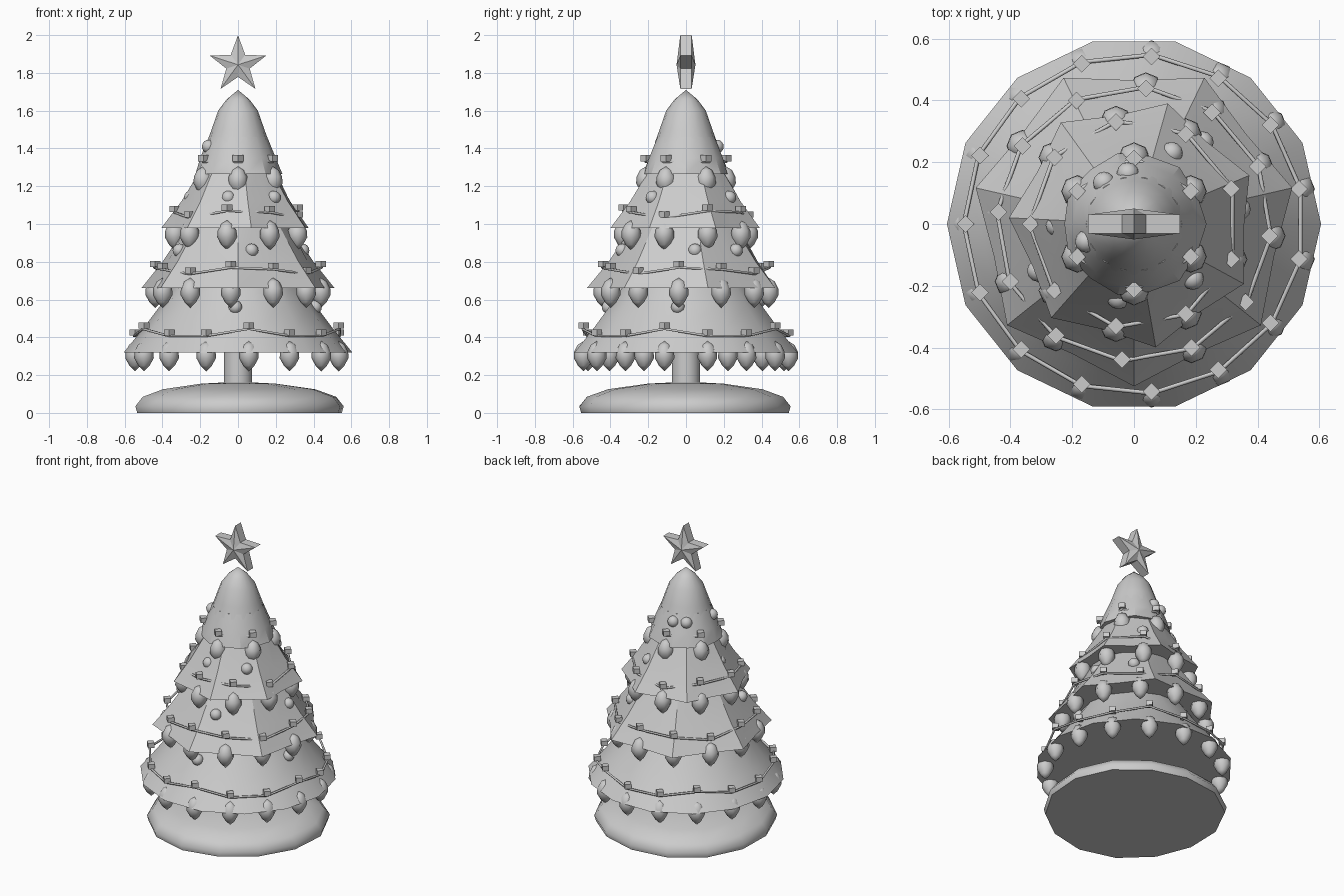
import bpy, bmesh, math
from math import sin, cos, pi, radians, tau
from mathutils import Matrix, Vector

cube = bpy.data.objects.get("Cube")
if cube:
    bpy.data.objects.remove(cube, do_unlink=True)

grey = bpy.data.materials.new("plain_grey")
grey.use_nodes = True
grey.diffuse_color = (0.6, 0.6, 0.6, 1)
grey.node_tree.nodes["Principled BSDF"].inputs["Base Color"].default_value = (0.6, 0.6, 0.6, 1)


def finish(name, bm, smooth_angle=None):
    bmesh.ops.recalc_face_normals(bm, faces=bm.faces)
    mesh = bpy.data.meshes.new(name)
    bm.to_mesh(mesh)
    bm.free()
    mesh.materials.append(grey)
    if smooth_angle:
        mesh.shade_smooth()
        mesh.set_sharp_from_angle(angle=radians(smooth_angle))
    obj = bpy.data.objects.new(name, mesh)
    bpy.context.collection.objects.link(obj)
    return obj


def lathe(bm, profile, sides, phase=0, centre=(0, 0, 0), wobble=0):
    """Rings of (radius, height, pleat depth), closed at both ends."""
    c = Vector(centre)
    rings = []
    for r, z, pleat in profile:
        if r == 0:
            rings.append([bm.verts.new(c + Vector((0, 0, z)))])
            continue
        ring = []
        for i in range(sides):
            a = radians(phase) + tau * i / sides
            rad = r - pleat * (i % 2) + wobble * sin(3 * a + 1) * r
            ring.append(bm.verts.new(c + Vector((rad * cos(a), rad * sin(a), z))))
        rings.append(ring)
    for low, high in zip(rings, rings[1:]):
        for i in range(sides):
            j = (i + 1) % sides
            quad = [low[i % len(low)], low[j % len(low)], high[j % len(high)], high[i % len(high)]]
            bm.faces.new(list(dict.fromkeys(quad)))
    for end in (rings[0], rings[-1]):
        if len(end) > 2:
            bm.faces.new(end)


def turned(name, profile, sides, phase=0, smooth_angle=40, wobble=0):
    bm = bmesh.new()
    lathe(bm, profile, sides, phase, wobble=wobble)
    finish(name, bm, smooth_angle)


# Snow mound and trunk
turned("ground_mound", [(0.55, 0, 0), (0.56, 0.035, 0), (0.52, 0.085, 0), (0.41, 0.125, 0),
                        (0.2, 0.155, 0), (0, 0.165, 0)], 14, 10, 60, 0.015)
turned("trunk", [(0.075, 0.1, 0), (0.075, 0.4, 0)], 16)

# Foliage: round skirt, two pleated tiers, upper collar, rounded tip
turned("bottom_tier", [(0.605, 0.32, 0), (0.5, 0.45, 0), (0.41, 0.57, 0), (0.3, 0.73, 0)], 14)
turned("lower_middle_tier", [(0.525, 0.66, 0.06), (0.41, 0.8, 0.03), (0.26, 1.02, 0)], 14, 270, 20)
turned("upper_middle_tier", [(0.405, 0.98, 0.05), (0.3, 1.12, 0.025), (0.19, 1.3, 0)], 14, 280, 20)
turned("collar_tier", [(0.235, 1.265, 0.01), (0.2, 1.35, 0), (0.155, 1.46, 0)], 14, 0, 25)
turned("tree_tip", [(0.165, 1.43, 0), (0.14, 1.5, 0), (0.105, 1.6, 0), (0.06, 1.66, 0),
                    (0, 1.71, 0)], 16, 0, 50)


# Garlands with lamps, and a pendant bauble below every lamp
def garland(level, count, radius, height, wave, cycles, phase, bauble_height):
    angles = [radians(phase) + tau * i / count for i in range(count)]
    points = [Vector((radius * cos(a), radius * sin(a), height + wave * cos(cycles * (a - radians(276)))))
              for a in angles]
    curve = bpy.data.curves.new(level + "_garland", "CURVE")
    curve.dimensions = "3D"
    curve.bevel_depth = 0.007
    curve.bevel_resolution = 1
    spline = curve.splines.new("POLY")
    spline.points.add(count - 1)
    spline.use_cyclic_u = True
    for sp, p in zip(spline.points, points):
        sp.co = (*(p * 1.01).xy, p.z - 0.01, 1)
    curve.materials.append(grey)
    wire = bpy.data.objects.new(level + "_garland", curve)
    bpy.context.collection.objects.link(wire)

    lamps, baubles = bmesh.new(), bmesh.new()
    for p in points:
        turn = Matrix.Rotation(pi / 4, 4, "Z") @ Matrix.Diagonal((0.04, 0.04, 0.032, 1))
        bmesh.ops.create_cube(lamps, size=1, matrix=Matrix.Translation(p + Vector((0, 0, 0.008))) @ turn)
        lathe(baubles, [(0, -0.08, 0), (0.03, -0.05, 0), (0.052, -0.01, 0), (0.05, 0.025, 0),
                        (0.032, 0.06, 0), (0, 0.08, 0)], 8, 0, (p.x, p.y, bauble_height))
    finish(level + "_lamps", lamps)
    finish(level + "_baubles", baubles, 60)


garland("bottom", 15, 0.545, 0.43, 0.025, 5, 180, 0.3)
garland("lower_middle", 12, 0.44, 0.765, 0.02, 4, 25, 0.635)
garland("upper_middle", 9, 0.335, 1.065, 0.022, 3, 180, 0.94)
garland("collar", 6, 0.212, 1.34, 0, 1, 90, 1.225)

# Small loose balls: (angle, distance, height)
bm = bmesh.new()
for a, r, z in [(97, 0.165, 1.41), (126, 0.165, 1.41), (200, 0.165, 1.41), (258, 0.245, 1.14),
                (317, 0.26, 1.14), (181, 0.25, 1.14), (62, 0.26, 1.14), (282, 0.345, 0.86),
                (206, 0.345, 0.86), (8, 0.345, 0.86), (50, 0.345, 0.86), (354, 0.41, 0.56),
                (268, 0.41, 0.56)]:
    spot = Matrix.Translation((r * cos(radians(a)), r * sin(radians(a)), z))
    bmesh.ops.create_uvsphere(bm, u_segments=12, v_segments=8, radius=0.036, matrix=spot)
finish("small_balls", bm, 60)

# Star with a raised centre on both faces
bm = bmesh.new()
sheets = []
for side in (-1, 1):
    rim = []
    for i in range(10):
        a = pi / 2 + i * pi / 5
        r = 0.065 if i % 2 else 0.157
        rim.append(bm.verts.new((r * cos(a), side * 0.03, 1.843 + r * sin(a))))
    peak = bm.verts.new((0, side * 0.05, 1.843))
    for i in range(10):
        bm.faces.new((rim[i], rim[(i + 1) % 10], peak))
    sheets.append(rim)
front, back = sheets
for i in range(10):
    j = (i + 1) % 10
    bm.faces.new((front[i], front[j], back[j], back[i]))
finish("star", bm)
